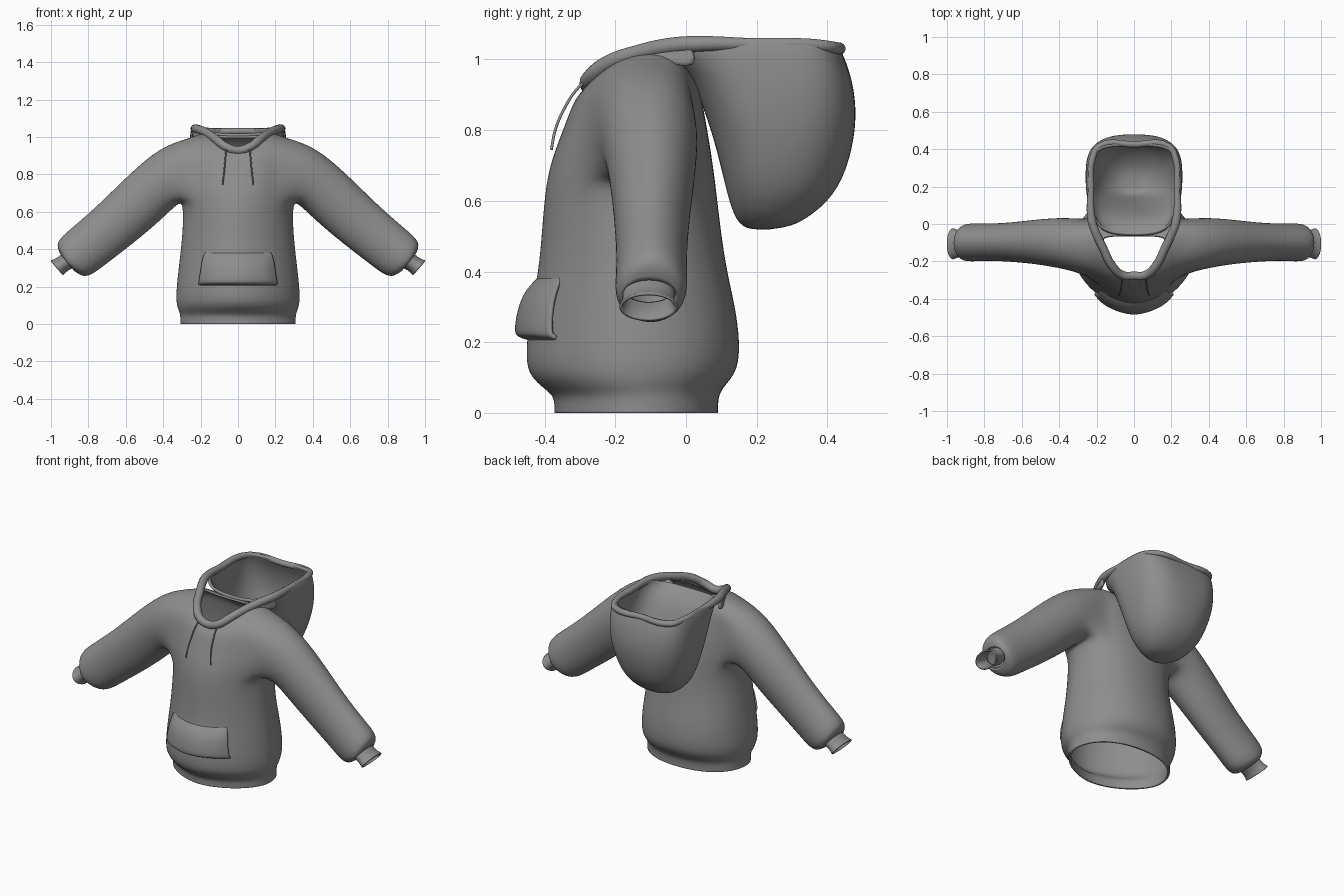
import bpy, bmesh
from math import sin, cos, pi, copysign

if "Cube" in bpy.data.objects:
    bpy.data.objects.remove(bpy.data.objects["Cube"])

COLS = 24
NF = 1.75          # front of the lower torso is slightly peaked

cloth = bpy.data.materials.new("dark_grey_cloth")
cloth.diffuse_color = (.27, .27, .27, 1)
cloth.use_nodes = True
cloth.node_tree.nodes["Principled BSDF"].inputs["Base Color"].default_value = cloth.diffuse_color


def power(v, n):
    return copysign(abs(v) ** (2 / n), v)


def ring_points(hw, yf, yb, yc, zf, zs, zb, nf, nb):
    """Closed section: half width, front/back/centre y, front/side/back z."""
    pts = []
    for j in range(COLS):
        s, c = sin(2 * pi * j / COLS), cos(2 * pi * j / COLS)
        n = nf if c > 0 else nb
        depth = (yc - yf) if c > 0 else (yb - yc)
        z = zs * s * s + (zf if c > 0 else zb) * c * c
        pts.append((hw * power(s, n), yc - depth * power(c, n), z))
    return pts


def add_object(name, me):
    for p in me.polygons:
        p.use_smooth = True
    me.materials.clear()
    me.materials.append(cloth)
    ob = bpy.data.objects.new(name, me)
    bpy.context.collection.objects.link(ob)
    return ob


def finish(bm, name, levels=2, thick=0.012):
    bmesh.ops.recalc_face_normals(bm, faces=bm.faces)
    me = bpy.data.meshes.new(name)
    bm.to_mesh(me)
    bm.free()
    ob = add_object(name, me)
    m = ob.modifiers.new("smooth", 'SUBSURF')
    m.levels = m.render_levels = levels
    m = ob.modifiers.new("cloth", 'SOLIDIFY')
    m.thickness, m.offset = thick, -1


def bridge(bm, a, b, skip=()):
    n = len(a)
    for j in range(n):
        if j not in skip:
            bm.faces.new((a[j], a[(j + 1) % n], b[(j + 1) % n], b[j]))


def tube(name, pts, radius, closed=False, taper=lambda p: 1):
    cu = bpy.data.curves.new(name, 'CURVE')
    cu.dimensions = '3D'
    cu.bevel_depth, cu.bevel_resolution, cu.resolution_u = radius, 4, 6
    cu.use_fill_caps = True
    sp = cu.splines.new('BEZIER')
    sp.bezier_points.add(len(pts) - 1)
    for p, co in zip(sp.bezier_points, pts):
        p.co = co
        p.radius = taper(co)
        p.handle_left_type = p.handle_right_type = 'AUTO'
    sp.use_cyclic_u = closed
    tmp = bpy.data.objects.new(name + "_path", cu)
    me = bpy.data.meshes.new_from_object(tmp)
    bpy.data.objects.remove(tmp)
    add_object(name, me)


# Torso: level rings (z, half width, front y, back y)
LEVELS = [(0, .312, -.375, .093), (.02, .312, -.375, .093), (.05, .312, -.378, .095),
          (.075, .322, -.413, .11), (.11, .333, -.45, .143), (.17, .334, -.458, .157),
          (.28, .323, -.445, .147), (.4, .308, -.42, .118), (.52, .297, -.41, .1)]
rings = [ring_points(hw, yf, yb, (yf + yb) / 2, z, z, z, NF, 2.2)
         for z, hw, yf, yb in LEVELS]
# Chest, shoulder and collar rings (full section parameters)
ARM0 = len(rings)
for spec in [(.296, -.4, .085, -.13, .65, .65, .65, 1.85, 2.4),
             (.295, -.378, .072, -.12, .73, .74, .74, 2, 2.6),
             (.292, -.354, .058, -.11, .79, .83, .82, 2.1, 2.7),
             (.283, -.335, .045, -.11, .84, .92, .89, 2.1, 2.7),
             (.262, -.318, .032, -.10, .88, .995, .94, 2.1, 2.7),
             (.21, -.3, .0, -.09, .905, 1.015, .98, 2.1, 2.8),
             (.175, -.288, -.045, -.09, .918, 1.02, 1.0, 2.1, 3),
             (.17, -.28, -.062, -.09, .93, 1.025, 1.005, 2.1, 3.4)]:
    rings.append(ring_points(*spec))

body = bmesh.new()
rows = [[body.verts.new(p) for p in r] for r in rings]
holes = set(range(3, 9)) | set(range(15, 21))
for i in range(len(rows) - 1):
    bridge(body, rows[i], rows[i + 1], holes if ARM0 <= i < ARM0 + 4 else ())

# Sleeves: (x, y, z, half height, half depth, section normal) grown from armholes
SLEEVE = [(.37, -.102, .797, .161, .14, (.3, .95)), (.507, -.095, .668, .15, .122, (.61, .79)),
          (.66, -.097, .528, .14, .105, (.65, .76)), (.785, -.097, .427, .134, .1, (.64, .77)),
          (.86, -.098, .366, .134, .104, (.63, .77)), (.901, -.1, .337, .115, .1, (.63, .77)),
          (.914, -.104, .33, .06, .08, (.63, .77))]
CUFF = [(.9, -.105, .345, .05, .075), (.93, -.106, .325, .046, .074),
        (.95, -.106, .312, .047, .076), (.968, -.106, .3, .053, .084)]


def sleeve_ring(bm, side, x, y, z, h, w, nrm=(.63, .77)):
    out = []
    for i in range(20):
        a = -pi / 2 + (i - 3) * 2 * pi / 20
        v = h * sin(a)
        out.append(bm.verts.new((side * (x + nrm[0] * v), y + w * cos(a), z + nrm[1] * v)))
    return out


for side in (1, -1):
    col = lambda j: j if side > 0 else (COLS - j) % COLS
    edge = [rows[ARM0][col(j)] for j in range(3, 10)]
    edge += [rows[ARM0 + k][col(9)] for k in range(1, 4)]
    edge += [rows[ARM0 + 4][col(j)] for j in range(9, 2, -1)]
    edge += [rows[ARM0 + k][col(3)] for k in range(3, 0, -1)]
    prev = edge
    for spec in SLEEVE:
        ring = sleeve_ring(body, side, *spec)
        bridge(body, prev, ring)
        prev = ring
    bm = bmesh.new()
    cuff = [sleeve_ring(bm, side, *s) for s in CUFF]
    for a, b in zip(cuff, cuff[1:]):
        bridge(bm, a, b)
    finish(bm, "right_cuff" if side > 0 else "left_cuff", 2, .008)
finish(body, "torso_and_sleeves")

# Hood: open bag hanging behind the neck
bm = bmesh.new()
bag = [ring_points(*s) for s in [
    (.06, .18, .29, .235, .515, .518, .522, 2, 2),
    (.13, .14, .36, .24, .54, .55, .56, 2.2, 2.2),
    (.2, .115, .435, .25, .62, .63, .63, 2.4, 2.3),
    (.24, .085, .475, .26, .75, .75, .75, 2.5, 2.5),
    (.26, .05, .486, .26, .86, .86, .86, 2.7, 2.8),
    (.262, .01, .468, .25, .95, .97, .96, 3, 3.2),
    (.255, -.045, .442, .23, .99, 1.04, 1.02, 3.2, 3.6),
    (.245, -.065, .432, .22, 1.005, 1.062, 1.045, 3.2, 3.8)]]
bag = [[bm.verts.new(p) for p in r] for r in bag]
bm.faces.new(bag[0])
for a, b in zip(bag, bag[1:]):
    bridge(bm, a, b)
finish(bm, "hood", 2, .016)

# Rolled edge around the hood opening, thinner at the back
half = [(.06, -.274, .945), (.118, -.222, .988), (.165, -.13, 1.02), (.203, -.05, 1.038),
        (.226, .02, 1.044), (.23, .2, 1.043), (.222, .35, 1.042), (.185, .415, 1.034)]
loop = [(0, -.277, .928)] + half + [(0, .425, 1.03)] + [(-x, y, z) for x, y, z in half[::-1]]
tube("hood_rim", loop, .023, True, lambda p: 1 if p[1] < .1 else .75)

# Collar: joins the neckline to the front half of the rim
neck = [(.07, -.278, .915), (.135, -.232, .955), (.19, -.14, .99), (.222, -.06, .995), (.25, .03, .97)]
top = [(.065, -.284, .945), (.128, -.228, .988), (.178, -.135, 1.02), (.217, -.053, 1.038), (.243, .02, 1.044)]
flip = lambda pts: [(-x, y, z) for x, y, z in pts[::-1]]
bm = bmesh.new()
low = [bm.verts.new(p) for p in flip(neck) + [(0, -.29, .905)] + neck]
high = [bm.verts.new(p) for p in flip(top) + [(0, -.287, .928)] + top]
for k in range(len(low) - 1):
    bm.faces.new((low[k], low[k + 1], high[k + 1], high[k]))
finish(bm, "collar", 2, .012)

# Drawstrings
for s, nm in ((1, "right"), (-1, "left")):
    tube(nm + "_drawstring", [(s * .06, -.275, .945), (s * .064, -.305, .92), (s * .07, -.345, .86),
                              (s * .076, -.37, .8), (s * .083, -.381, .745)], .004)


# Front pocket: follows the torso front, open at both sides
def torso_front(x, z):
    for (z0, h0, f0, b0), (z1, h1, f1, b1) in zip(LEVELS, LEVELS[1:]):
        if z0 <= z <= z1:
            k = (z - z0) / (z1 - z0)
            hw, yf, yb = h0 + k * (h1 - h0), f0 + k * (f1 - f0), b0 + k * (b1 - b0)
            yc = (yf + yb) / 2
            return yc - (yc - yf) * (1 - abs(x / hw) ** NF) ** (1 / NF)


bm = bmesh.new()
grid = []
for z, w, off in [(.385, .176, -.006), (.37, .184, .008), (.335, .194, .03), (.28, .202, .036),
                  (.235, .209, .036), (.216, .211, .03), (.206, .21, -.006)]:
    grid.append([])
    for k in range(-6, 7):
        x = w * k / 6
        o = off * (.6 if abs(k) == 6 else 1)
        grid[-1].append(bm.verts.new((x, torso_front(x, z) - o, z)))
for a, b in zip(grid, grid[1:]):
    for k in range(12):
        bm.faces.new((a[k], b[k], b[k + 1], a[k + 1]))
finish(bm, "front_pocket", 2, .01)
